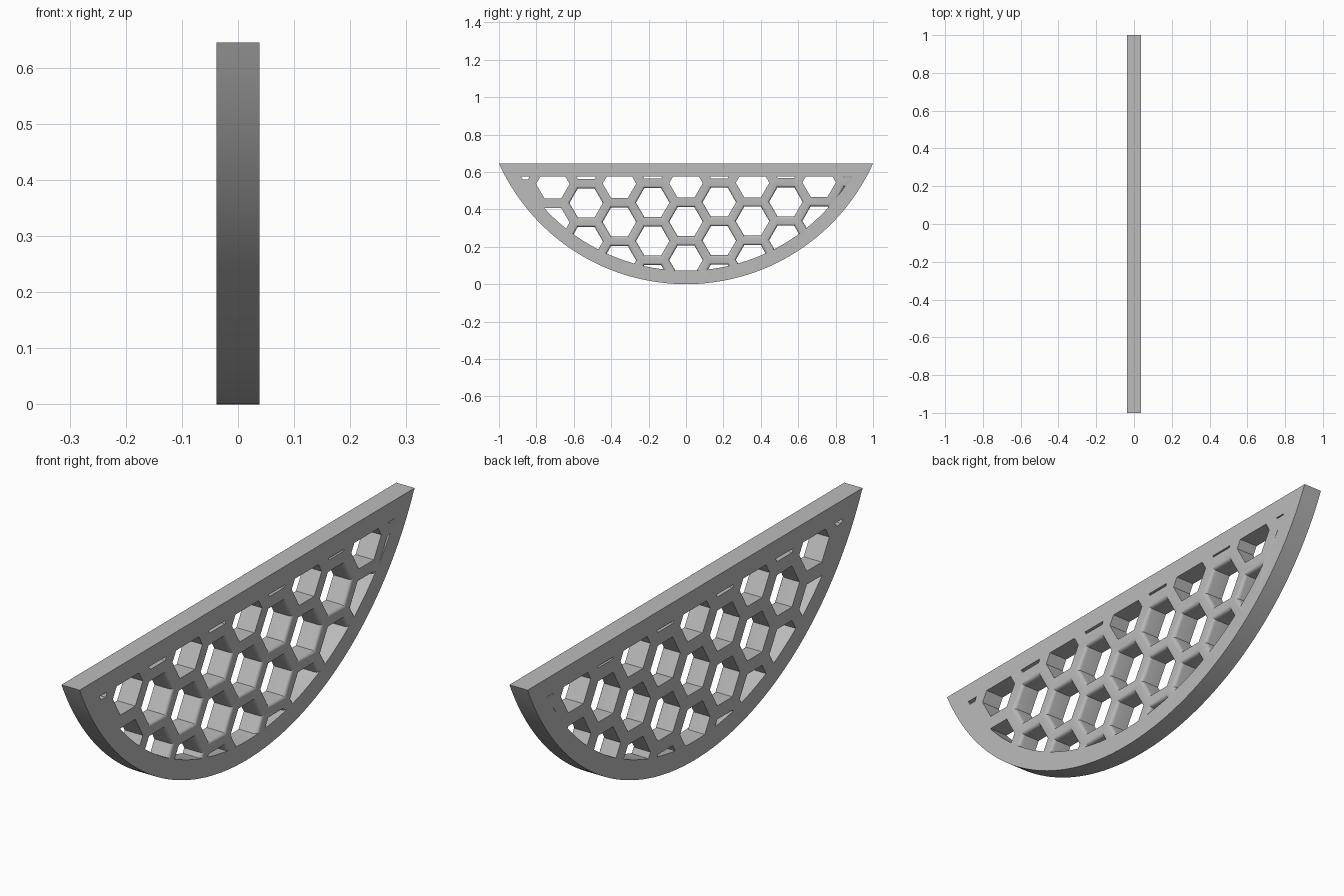
import bpy, bmesh
from math import sin, cos, pi, sqrt, radians, asin

if "Cube" in bpy.data.objects:
    bpy.data.objects.remove(bpy.data.objects["Cube"])

HALF = 0.038                  # half thickness
TOP = 0.645                   # height of the straight edge
R = (1 + TOP * TOP) / (2 * TOP)
RIM = 0.072                   # width of the solid rim
PITCH = 0.2055                # spacing of the hexagonal cells
INNER = 0.0775                # centre to flat of a cell
TILT = 0.006                  # slight slope of the cell rows


def make_object(name, bm):
    bmesh.ops.recalc_face_normals(bm, faces=bm.faces)
    mesh = bpy.data.meshes.new(name)
    bm.to_mesh(mesh)
    bm.free()
    obj = bpy.data.objects.new(name, mesh)
    bpy.context.collection.objects.link(obj)
    return obj


def loft(bm, rings):
    """Skin a stack of rings of (x, y, z) points and cap both ends."""
    loops = [[bm.verts.new(p) for p in ring] for ring in rings]
    n = len(loops[0])
    for a, b in zip(loops, loops[1:]):
        for i in range(n):
            j = (i + 1) % n
            bm.faces.new((a[i], a[j], b[j], b[i]))
    bm.faces.new(loops[0])
    bm.faces.new(loops[-1])


def segment_prism(name, radius, top, half, steps=72):
    """Circular segment with a flat top, extruded along x."""
    limit = asin(sqrt(radius ** 2 - (R - top) ** 2) / radius)
    angles = [limit * (2 * i / steps - 1) for i in range(steps + 1)]
    outline = [(radius * sin(a), R - radius * cos(a)) for a in angles]
    bm = bmesh.new()
    loft(bm, [[(x, y, z) for y, z in outline] for x in (-half, half)])
    return make_object(name, bm)


def hexagon(x, y, z, inradius):
    r = inradius / cos(pi / 6)
    return [(x, y + r * cos(k * pi / 3), z + r * sin(k * pi / 3))
            for k in range(6)]


def boolean(target, cutter, operation):
    mod = target.modifiers.new("cut", "BOOLEAN")
    mod.operation = operation
    mod.solver = "EXACT"
    mod.object = cutter
    bpy.ops.object.select_all(action="DESELECT")
    bpy.context.view_layer.objects.active = target
    target.select_set(True)
    bpy.ops.object.modifier_apply(modifier=mod.name)
    bpy.data.objects.remove(cutter)


# Solid half-moon panel and the area its cells may occupy
panel = segment_prism("honeycomb_panel", R, TOP, HALF)
opening = segment_prism("opening_cutter", R - RIM, 0.575, 0.2)

# Honeycomb of hexagonal cells, inner ones rounded over on one face
bm = bmesh.new()
ROUND = 0.014
for col in range(-5, 6):
    y = col * PITCH * sqrt(3) / 2
    for row in range(4):
        z = 0.6425 - (row + (0 if col % 2 else 0.5)) * PITCH + TILT * y
        rings = [hexagon(-0.08, y, z, INNER)]
        if z < 0.5 and col > -4:
            for i in range(5):
                t = i * pi / 8
                rings.append(hexagon(HALF + 0.0005 - ROUND * (1 - sin(t)), y, z,
                                     INNER + ROUND * (1 - cos(t))))
            rings.append(hexagon(0.08, y, z, INNER + ROUND))
        else:
            rings.append(hexagon(0.08, y, z, INNER))
        loft(bm, rings)
cells = make_object("cell_cutter", bm)

boolean(cells, opening, "INTERSECT")
boolean(panel, cells, "DIFFERENCE")

# Plain grey finish
grey = bpy.data.materials.new("grey")
grey.use_nodes = True
colour = (0.5, 0.5, 0.5, 1)
grey.diffuse_color = colour
grey.node_tree.nodes["Principled BSDF"].inputs["Base Color"].default_value = colour
panel.data.materials.clear()
panel.data.materials.append(grey)

bpy.ops.object.select_all(action="DESELECT")
bpy.context.view_layer.objects.active = panel
panel.select_set(True)
bpy.ops.object.shade_smooth_by_angle(angle=radians(30))
